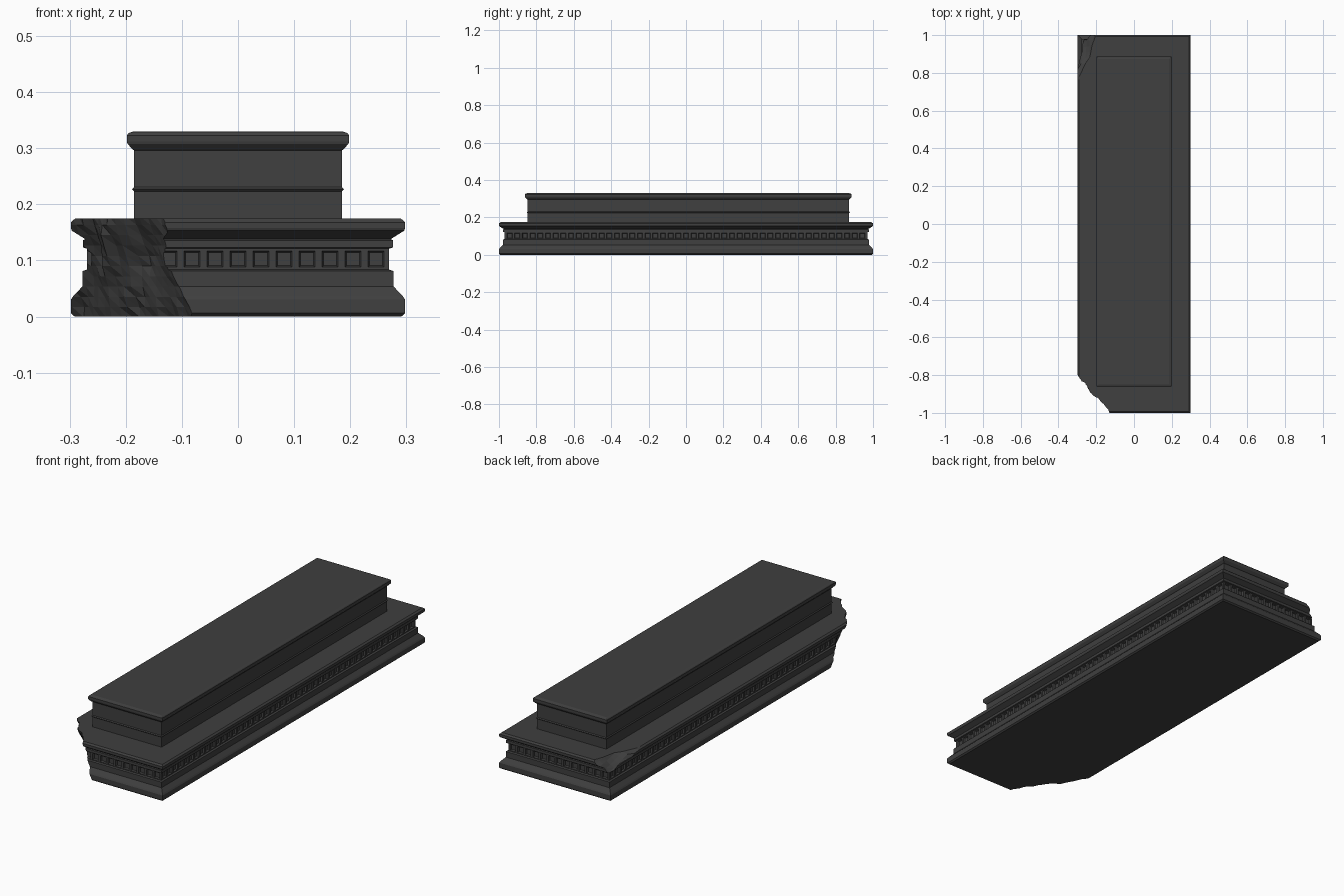
import bpy, bmesh
from mathutils import Vector, noise

if "Cube" in bpy.data.objects:
    bpy.data.objects.remove(bpy.data.objects["Cube"])

stone = bpy.data.materials.new("dark_stone")
stone.diffuse_color = (0.05, 0.05, 0.05, 1)
stone.use_nodes = True
stone.node_tree.nodes["Principled BSDF"].inputs["Base Color"].default_value = stone.diffuse_color


def make_object(name, bm):
    bmesh.ops.recalc_face_normals(bm, faces=bm.faces[:])
    mesh = bpy.data.meshes.new(name)
    bm.to_mesh(mesh)
    bm.free()
    mesh.materials.append(stone)
    ob = bpy.data.objects.new(name, mesh)
    bpy.context.collection.objects.link(ob)
    return ob


def moulding(name, profile, extra_y, y0=0.0):
    """Sweep (half width, z) steps round a rectangle and cap both ends."""
    bm = bmesh.new()
    rings = [[bm.verts.new((sx * w, y0 + sy * (w + extra_y), z))
              for sx, sy in ((-1, -1), (1, -1), (1, 1), (-1, 1))]
             for w, z in profile]
    for a, b in zip(rings, rings[1:]):
        for i in range(4):
            j = (i + 1) % 4
            bm.faces.new((a[i], a[j], b[j], b[i]))
    bm.faces.new(rings[0])
    bm.faces.new(rings[-1])
    return make_object(name, bm)


def fracture(name, corners, out, nu, nv, rough, stretch):
    """Rough quad sheet thickened along 'out': a cutter for broken stone."""
    a, b, c, d = map(Vector, corners)
    out = Vector(out)
    bm = bmesh.new()
    grid = []
    for j in range(nv + 1):
        row = []
        for i in range(nu + 1):
            u, v = i / nu, j / nv
            p = a.lerp(b, u).lerp(d.lerp(c, u), v)
            q = Vector((u * stretch[0] + v * 0.8, v * stretch[1], 3.7))
            n = noise.noise(q) + 0.4 * noise.noise(q * 2.7)
            row.append(bm.verts.new(p + out.normalized() * n * rough))
        grid.append(row)
    for j in range(nv):
        for i in range(nu):
            g, h = grid[j], grid[j + 1]
            bm.faces.new((g[i], g[i + 1], h[i + 1]))
            bm.faces.new((g[i], h[i + 1], h[i]))
    new = bmesh.ops.extrude_face_region(bm, geom=bm.faces[:], use_keep_orig=True)
    bmesh.ops.translate(bm, vec=out, verts=[
        e for e in new["geom"] if isinstance(e, bmesh.types.BMVert)])
    return make_object(name, bm)


def cut(target, cutter):
    mod = target.modifiers.new(cutter.name, "BOOLEAN")
    mod.operation = "DIFFERENCE"
    mod.solver = "EXACT"
    mod.object = cutter
    bpy.context.view_layer.objects.active = target
    bpy.ops.object.modifier_apply(modifier=mod.name)
    bpy.data.objects.remove(cutter)


# Moulded base
base = moulding("base", [
    (0.291, 0.0), (0.298, 0.006), (0.298, 0.030), (0.294, 0.036),
    (0.277, 0.054), (0.277, 0.081), (0.269, 0.084), (0.269, 0.121),
    (0.276, 0.123), (0.276, 0.136), (0.272, 0.138), (0.296, 0.153),
    (0.298, 0.158), (0.298, 0.168), (0.290, 0.175)], 0.702)

# Row of small square recesses round the frieze
bm = bmesh.new()


def recess(centre, normal):
    nrm = Vector(normal)
    side = Vector((nrm.y, -nrm.x, 0))
    rings = []
    for depth, h in ((0.01, 0.0145), (0.0, 0.0145), (-0.008, 0.0115)):
        rings.append([bm.verts.new(Vector(centre) + nrm * depth + side * s * h
                                   + Vector((0, 0, t * h)))
                      for s, t in ((-1, -1), (1, -1), (1, 1), (-1, 1))])
    for a, b in zip(rings, rings[1:]):
        for i in range(4):
            j = (i + 1) % 4
            bm.faces.new((a[i], a[j], b[j], b[i]))
    bm.faces.new(rings[0])
    bm.faces.new(rings[-1])


for s in (-1, 1):
    for k in range(-6, 7):
        recess((k * 0.041, s * 0.971, 0.1025), (0, s, 0))
    for k in range(-23, 24):
        recess((s * 0.269, k * 0.041, 0.1025), (s, 0, 0))
cut(base, make_object("recess_cutter", bm))

# Broken front left corner, leaning inwards towards the bottom
cut(base, fracture("corner_break",
                   [(0.02, -1.12, -0.02), (-0.38, -0.57, -0.02),
                    (-0.38, -0.69, 0.2), (-0.05, -1.12, 0.2)],
                   (-0.4, -0.3, 0), 30, 12, 0.03, (7, 1.6)))

# Chipped top edge at the back left corner
cut(base, fracture("edge_chip",
                   [(-0.34, 0.60, 0.178), (-0.33, 1.06, 0.075),
                    (-0.14, 1.06, 0.195), (-0.15, 0.70, 0.29)],
                   (-0.2, 0.08, 0.3), 14, 10, 0.018, (4, 3)))

# Upper block with a thin bead and a projecting rounded lid
moulding("upper_block", [
    (0.185, 0.17), (0.185, 0.223), (0.189, 0.227), (0.185, 0.231),
    (0.185, 0.296), (0.188, 0.298), (0.197, 0.308), (0.198, 0.312),
    (0.198, 0.323), (0.195, 0.327), (0.186, 0.330)], 0.675, 0.0125)
